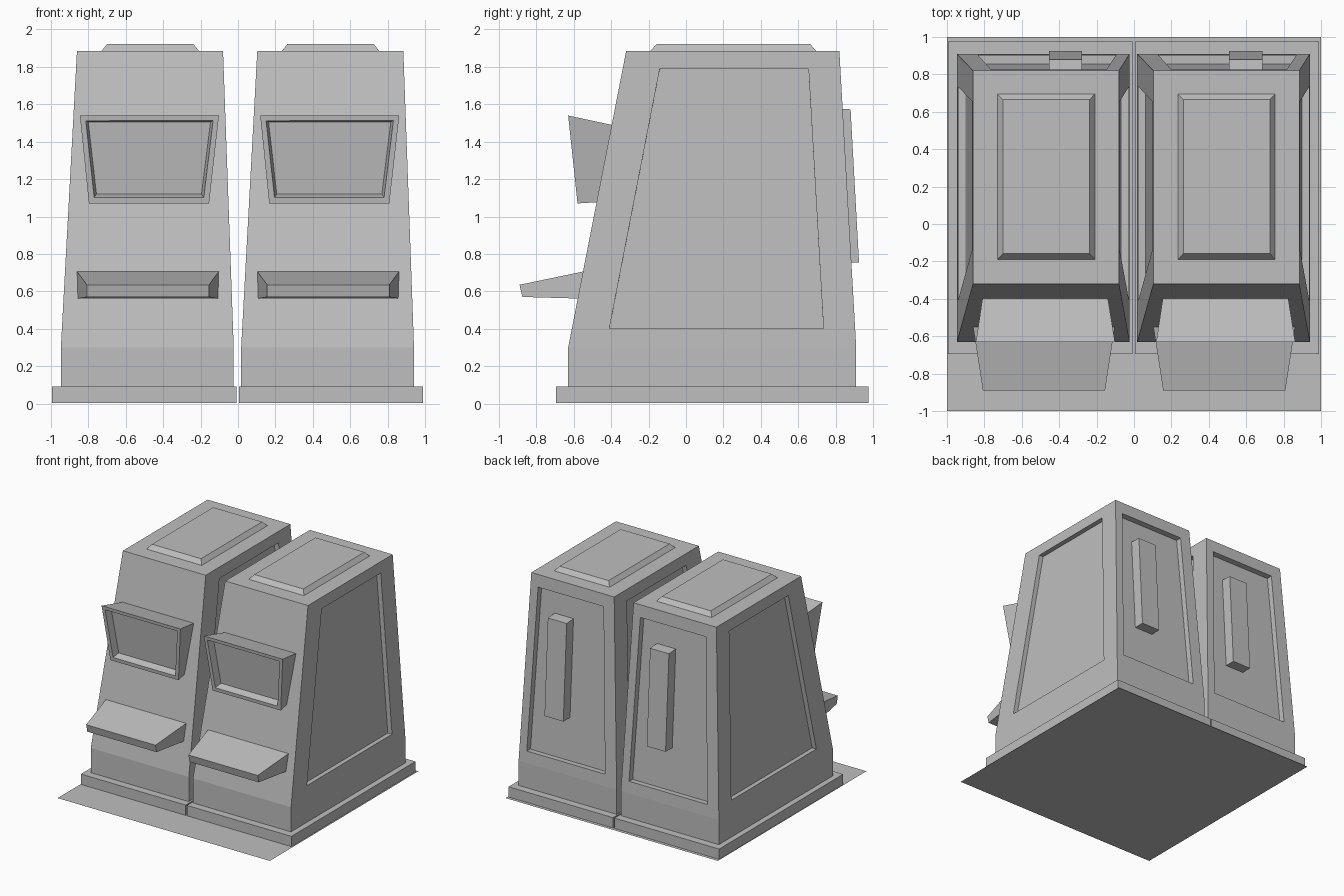
import bpy, bmesh
from mathutils import Vector

if "Cube" in bpy.data.objects:
    bpy.data.objects.remove(bpy.data.objects["Cube"])

grey = bpy.data.materials.new("plain_grey")
grey.use_nodes = True
grey.diffuse_color = (0.52, 0.52, 0.52, 1)
grey.node_tree.nodes["Principled BSDF"].inputs["Base Color"].default_value = grey.diffuse_color


def finish(bm, name):
    mesh = bpy.data.meshes.new(name)
    bm.to_mesh(mesh)
    bm.free()
    mesh.materials.append(grey)
    obj = bpy.data.objects.new(name, mesh)
    bpy.context.collection.objects.link(obj)
    return obj


def ring(a, b):
    """Four corners from two edges that run along x, each (x0, x1, y, z)."""
    return [(a[0], *a[2:]), (a[1], *a[2:]), (b[1], *b[2:]), (b[0], *b[2:])]


def level(x0, x1, y0, y1, z):
    return ring((x0, x1, y0, z), (x0, x1, y1, z))


def loft(rings, shift):
    """Closed solid through a stack of four-cornered rings."""
    bm = bmesh.new()
    loops = [[bm.verts.new((x + shift, y, z)) for x, y, z in r] for r in rings]
    for low, high in zip(loops, loops[1:]):
        for i in range(4):
            j = (i + 1) % 4
            bm.faces.new((low[i], low[j], high[j], high[i]))
    bm.faces.new(loops[0])
    bm.faces.new(loops[-1])
    bmesh.ops.recalc_face_normals(bm, faces=bm.faces)
    return bm


def upper_face(bm, axis, sign):
    bm.normal_update()
    return max((f for f in bm.faces if f.calc_center_median().z > 0.4),
               key=lambda f: f.normal[axis] * sign)


def recess(bm, face, axis, outline, depth):
    """Sink a panel; outline gives (other axis, z) corners on the face plane."""
    n, c = face.normal.copy(), face.calc_center_median()
    other = 1 - axis
    bmesh.ops.inset_individual(bm, faces=[face], thickness=0.1)
    for v in face.verts:
        u, z = min(outline, key=lambda p: (p[0] - v.co[other])**2 + (p[1] - v.co.z)**2)
        v.co[other], v.co.z = u, z
        v.co[axis] = c[axis] - (n[other] * (u - c[other]) + n.z * (z - c.z)) / n[axis]
    sunk = bmesh.ops.extrude_discrete_faces(bm, faces=[face])["faces"][0]
    for v in sunk.verts:
        v.co -= n * depth


SIDE_PANEL = [(-0.41, 0.40), (-0.14, 1.79), (0.655, 1.79), (0.735, 0.40)]
BACK_PANEL = [(-0.834, 0.40), (-0.765, 1.78), (-0.148, 1.78), (-0.096, 0.40)]


def cabinet(prefix, s):
    # tapered body with sunken side and back panels
    bm = loft([level(-0.947, -0.023, -0.63, 0.91, 0.09),
               level(-0.947, -0.023, -0.63, 0.91, 0.30),
               level(-0.861, -0.08, -0.32, 0.82, 1.885)], s)
    for sign in (-1, 1):
        recess(bm, upper_face(bm, 0, sign), 0, SIDE_PANEL, 0.04)
    recess(bm, upper_face(bm, 1, 1), 1, [(x + s, z) for x, z in BACK_PANEL], 0.05)
    finish(bm, prefix + "_body")

    # bevelled roof panel
    finish(loft([level(-0.73, -0.209, -0.19, 0.695, 1.88),
                 level(-0.73, -0.209, -0.19, 0.695, 1.885),
                 level(-0.70, -0.238, -0.158, 0.665, 1.922)], s), prefix + "_roof_panel")

    # hooded screen with sunken display
    bm = loft([ring((-0.797, -0.155, -0.58, 1.07), (-0.845, -0.102, -0.63, 1.54)),
               ring((-0.773, -0.179, -0.42, 1.08), (-0.803, -0.147, -0.35, 1.48))], s)
    bm.normal_update()
    front = min(bm.faces, key=lambda f: f.normal.y)
    bmesh.ops.inset_individual(bm, faces=[front], thickness=0.042)
    bmesh.ops.inset_individual(bm, faces=[front], thickness=0.018, depth=-0.06)
    finish(bm, prefix + "_screen")

    # control shelf
    finish(loft([ring((-0.808, -0.155, -0.875, 0.57), (-0.808, -0.155, -0.89, 0.635)),
                 ring((-0.865, -0.098, -0.52, 0.56), (-0.865, -0.098, -0.52, 0.712))], s),
           prefix + "_control_shelf")

    # raised bar on the back
    finish(loft([level(-0.455, -0.278, 0.82, 0.925, 0.755),
                 ring((-0.455, -0.278, 0.77, 1.58), (-0.455, -0.278, 0.88, 1.573))], s),
           prefix + "_back_bar")


cabinet("right", 0)
cabinet("left", 0.964)

# plinths
for name, x0, x1 in (("right", -0.995, -0.007), ("left", 0.005, 0.99)):
    finish(loft([level(x0, x1, -0.695, 0.975, 0.002),
                 level(x0, x1, -0.695, 0.975, 0.09)], 0), name + "_plinth")

# floor sheet
bm = bmesh.new()
bm.faces.new([bm.verts.new(p) for p in level(-1, 1, -1, 1, 0)])
finish(bm, "floor_sheet")
